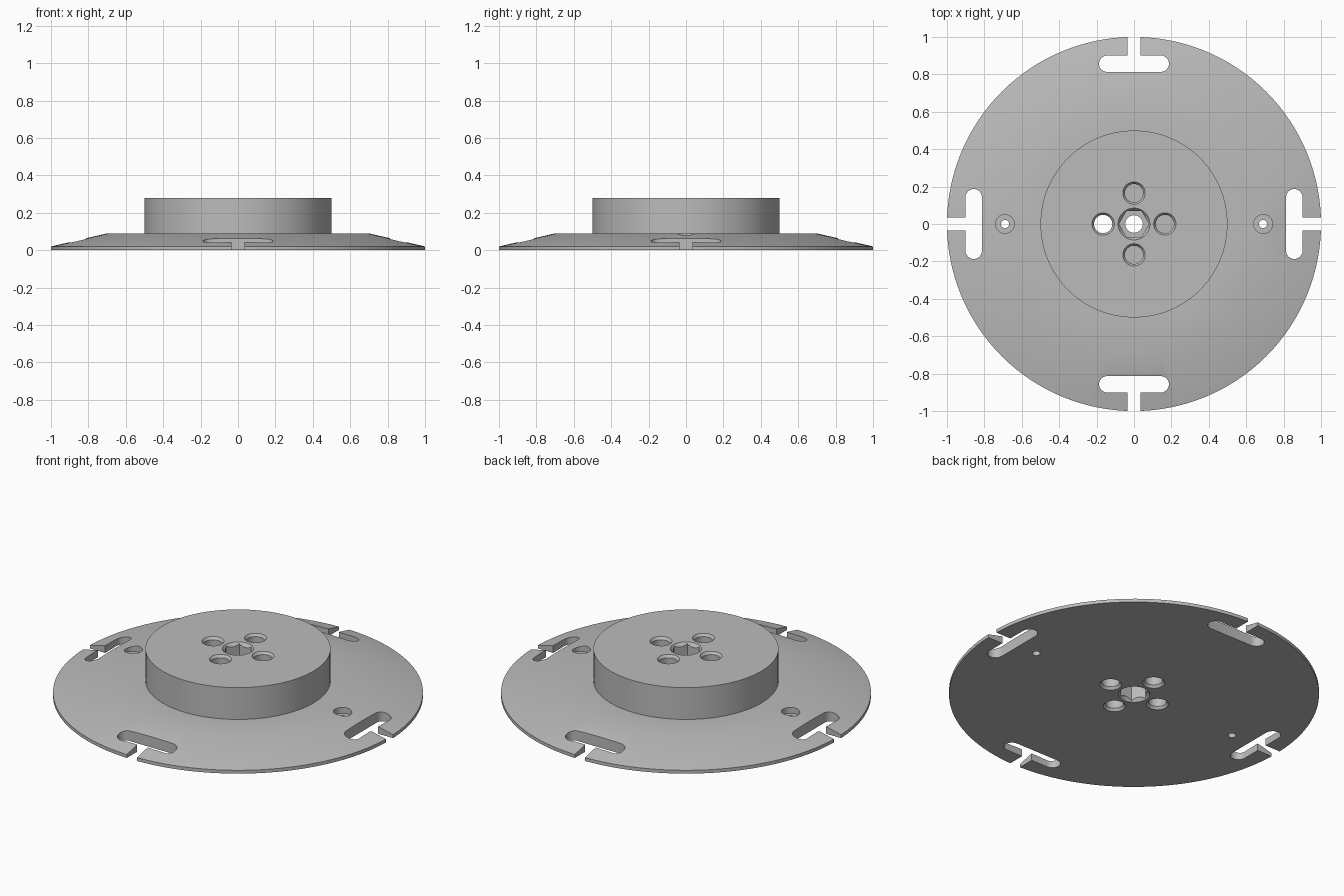
import bpy, bmesh, math
from mathutils import Matrix

cube = bpy.data.objects.get("Cube")
if cube:
    bpy.data.objects.remove(cube, do_unlink=True)

grey = bpy.data.materials.new("plain grey")
grey.use_nodes = True
colour = (0.5, 0.5, 0.5, 1)
grey.diffuse_color = colour
grey.node_tree.nodes["Principled BSDF"].inputs["Base Color"].default_value = colour


def make_object(name, bm):
    bmesh.ops.recalc_face_normals(bm, faces=bm.faces)
    mesh = bpy.data.meshes.new(name)
    bm.to_mesh(mesh)
    bm.free()
    mesh.materials.append(grey)
    obj = bpy.data.objects.new(name, mesh)
    bpy.context.collection.objects.link(obj)
    return obj


def lathe(name, profile, sides, x=0, y=0):
    """Closed turned solid from (radius, height) pairs, bottom to top."""
    bm = bmesh.new()
    rings = []
    for r, z in profile:
        angles = [math.tau * i / sides for i in range(sides)]
        rings.append([bm.verts.new((x + r * math.cos(a), y + r * math.sin(a), z))
                      for a in angles])
    for low, high in zip(rings, rings[1:]):
        for i in range(sides):
            j = (i + 1) % sides
            bm.faces.new((low[i], low[j], high[j], high[i]))
    bm.faces.new(rings[0][::-1])
    bm.faces.new(rings[-1])
    return make_object(name, bm)


def slot_cutter(turn):
    """T-shaped cutter: round-ended slot with a narrow neck to the rim."""
    radius, reach, centre, neck = 0.044, 0.143, 0.857, 0.034
    outline = []
    for side in (1, -1):
        for i in range(13):
            a = side * math.pi / 2 - math.pi / 2 + math.pi * (i / 12 - 0.5) + math.pi / 2
            a -= math.pi / 2
            outline.append((side * reach + radius * math.cos(a),
                            centre + radius * math.sin(a)))
        if side == 1:
            outline += [(neck, centre + radius), (neck, 1.1),
                        (-neck, 1.1), (-neck, centre + radius)]
    bm = bmesh.new()
    face = bm.faces.new([bm.verts.new((x, y, -0.1)) for x, y in outline])
    top = bmesh.ops.extrude_face_region(bm, geom=[face])["geom"]
    bmesh.ops.translate(bm, vec=(0, 0, 0.27),
                        verts=[v for v in top if isinstance(v, bmesh.types.BMVert)])
    bmesh.ops.rotate(bm, verts=bm.verts, matrix=Matrix.Rotation(turn, 3, "Z"))
    return make_object("slot_cutter", bm)


# Sloped flange and raised hub
TOP = 0.28
body = lathe("flange_and_hub", [(1, 0), (1, 0.02), (0.7, 0.09), (0.5, 0.09), (0.5, TOP)], 128)

# Four slots open to the rim
cutters = [slot_cutter(i * math.pi / 2) for i in range(4)]

# Counterbored screw holes in the flange
for x in (-0.69, 0.69):
    cutters.append(lathe("counterbore_cutter", [(0.05, 0.055), (0.05, 0.2)], 32, x))
    cutters.append(lathe("screw_cutter", [(0.022, -0.1), (0.022, 0.2)], 24, x))

# Ring of chamfered holes in the hub, one open right through
wide, bore, lip, depth = 0.06, 0.049, 0.015, 0.1
for x, y in ((-0.165, 0), (0.165, 0), (0, 0.165), (0, -0.165)):
    upper = [(bore, TOP - depth), (bore, TOP - lip), (wide, TOP), (wide, TOP + 0.1)]
    lower = [(wide, -0.1), (wide, 0), (bore, lip), (bore, depth)]
    if x < 0:
        cutters.append(lathe("through_cutter", lower[:-1] + upper[1:], 32, x, y))
    else:
        cutters.append(lathe("upper_cutter", upper, 32, x, y))
        cutters.append(lathe("lower_cutter", lower, 32, x, y))

# Central hexagonal sockets, chamfered mouths and bore
cutters += [
    lathe("socket_cutter", [(0.08, TOP - depth), (0.08, TOP + 0.1)], 6),
    lathe("socket_cutter", [(0.08, -0.1), (0.08, depth)], 6),
    lathe("mouth_cutter", [(0.07, TOP - 0.02), (0.085, TOP), (0.085, TOP + 0.1)], 48),
    lathe("mouth_cutter", [(0.085, -0.1), (0.085, 0), (0.07, 0.02)], 48),
    lathe("bore_cutter", [(0.047, -0.1), (0.047, TOP + 0.1)], 32),
]

# Cut everything out, then remove the cutters
for cutter in cutters:
    mod = body.modifiers.new("cut", "BOOLEAN")
    mod.operation = "DIFFERENCE"
    mod.solver = "EXACT"
    mod.object = cutter
graph = bpy.context.evaluated_depsgraph_get()
body_mesh = bpy.data.meshes.new_from_object(body.evaluated_get(graph))
body.modifiers.clear()
body.data = body_mesh
for cutter in cutters:
    bpy.data.objects.remove(cutter, do_unlink=True)

bpy.ops.object.select_all(action="DESELECT")
body.select_set(True)
bpy.context.view_layer.objects.active = body
bpy.ops.object.shade_smooth_by_angle(angle=math.radians(25))
